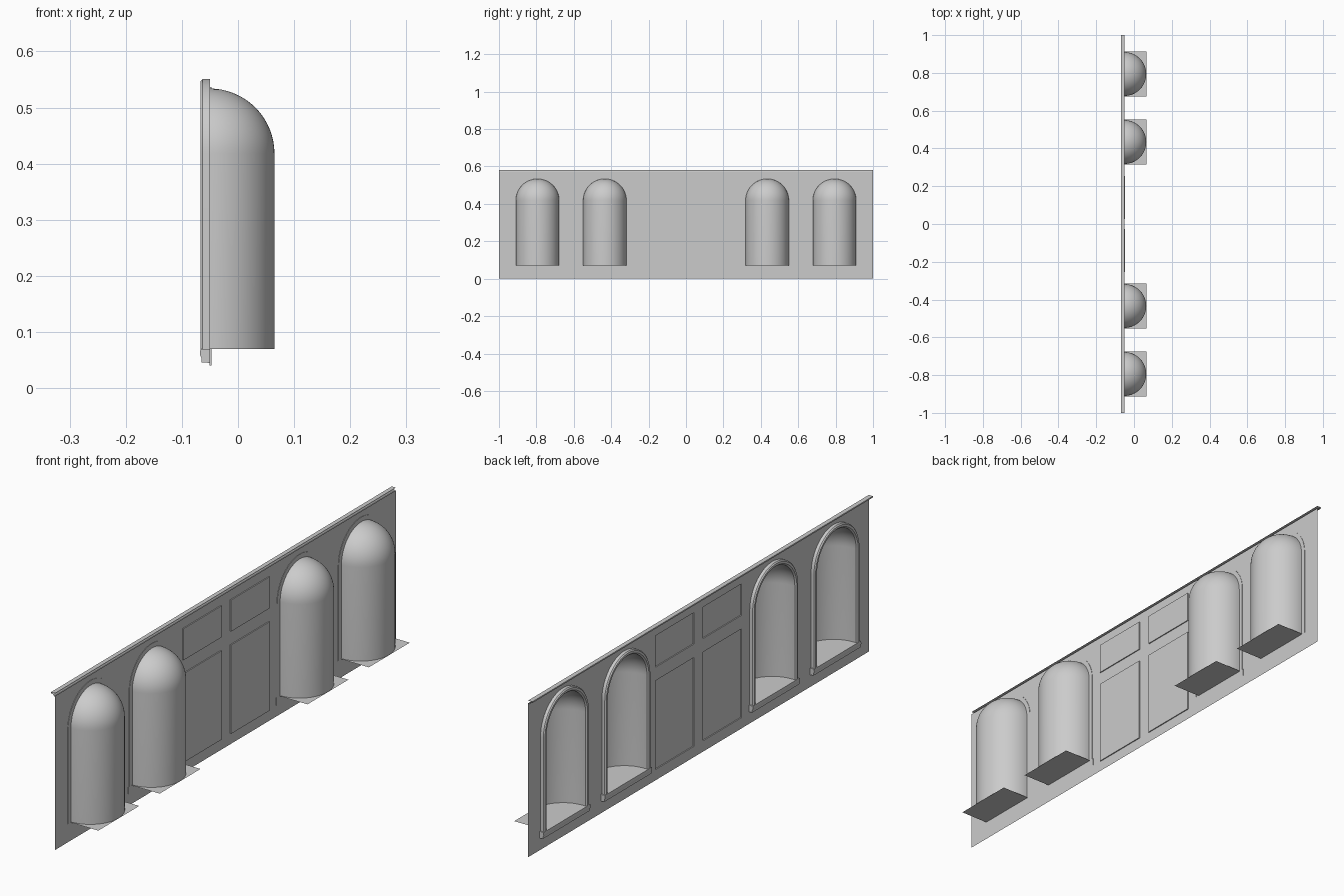
import bpy, bmesh, math

cube = bpy.data.objects.get("Cube")
if cube:
    bpy.data.objects.remove(cube, do_unlink=True)

stone = bpy.data.materials.new("grey_stone")
stone.use_nodes = True
GREY = (0.6, 0.6, 0.6, 1)
stone.diffuse_color = GREY
stone.node_tree.nodes["Principled BSDF"].inputs["Base Color"].default_value = GREY

WALL_X = -0.051
R = 0.116                      # niche radius
FLOOR, SPRING = 0.07, 0.418    # niche floor and start of the arch
NICHES = [-0.794, -0.434, 0.434, 0.794]
PANELS = [(s, z0, z1) for s in (-1, 1) for z0, z1 in ((0.04, 0.37), (0.42, 0.537))]
STEPS = 32


def finish(name, bm, smooth=False):
    bmesh.ops.recalc_face_normals(bm, faces=bm.faces)
    mesh = bpy.data.meshes.new(name)
    bm.to_mesh(mesh)
    bm.free()
    mesh.materials.append(stone)
    obj = bpy.data.objects.new(name, mesh)
    bpy.context.collection.objects.link(obj)
    if smooth:
        bpy.ops.object.select_all(action='DESELECT')
        obj.select_set(True)
        bpy.context.view_layer.objects.active = obj
        bpy.ops.object.shade_smooth_by_angle(angle=math.radians(35))
    return obj


def skin(bm, rows, closed=False):
    """Join equal rows of points with quads."""
    grid = [[bm.verts.new(p) for p in row] for row in rows]
    n = len(rows[0])
    for a, b in zip(grid, grid[1:]):
        for i in range(n if closed else n - 1):
            j = (i + 1) % n
            bm.faces.new((a[i], a[j], b[j], b[i]))
    return grid


def extrude_y(name, profile, y0, y1, closed):
    bm = bmesh.new()
    ends = skin(bm, [[(x, y, z) for x, z in profile] for y in (y0, y1)], closed)
    if closed:
        for end in ends:
            bm.faces.new(end)
    return finish(name, bm)


def arch(cy, r):
    """Outline of a round-headed opening, from foot to foot."""
    arc = [math.pi * i / STEPS for i in range(STEPS + 1)]
    head = [(cy + r * math.cos(a), SPRING + r * math.sin(a)) for a in arc]
    return [(cy + r, FLOOR)] + head + [(cy - r, FLOOR)]


def rect(y0, y1, z0, z1):
    return [(y0, z0), (y1, z0), (y1, z1), (y0, z1)]


def panel_rect(side, z0, z1):
    return rect(*sorted((side * 0.027, side * 0.253)), z0, z1)


# Wall sheet with arched and rectangular openings
bm = bmesh.new()
loops = [rect(-1, 1, 0, 0.572)] + [arch(c, R) for c in NICHES] + [panel_rect(*p) for p in PANELS]
for loop in loops:
    vs = [bm.verts.new((WALL_X, y, z)) for y, z in loop]
    for a, b in zip(vs, vs[1:] + vs[:1]):
        bm.edges.new((a, b))
bmesh.ops.triangle_fill(bm, edges=bm.edges[:], use_beauty=True, normal=(-1, 0, 0))
finish("wall", bm)

# Shallow sunk panels
for k, p in enumerate(PANELS):
    bm = bmesh.new()
    outline = panel_rect(*p)
    grid = skin(bm, [[(x, y, z) for y, z in outline] for x in (WALL_X, WALL_X + 0.004)], True)
    bm.faces.new(grid[1])
    finish(f"sunk_panel_{k + 1}", bm)

# Cornice, open at the rear
extrude_y("cornice", [(WALL_X, 0.568), (-0.056, 0.57), (-0.059, 0.575), (-0.068, 0.577),
                      (-0.068, 0.582), (WALL_X, 0.582)], -1, 1, False)

for k, cy in enumerate(NICHES, 1):
    # Half-round niche shell with quarter-sphere head
    bm = bmesh.new()
    levels = [(FLOOR, R)]
    for i in range(17):
        t = math.pi / 2 * i / 16
        levels.append((SPRING + R * math.sin(t), R * math.cos(t)))
    turn = [math.pi * (i / STEPS - 0.5) for i in range(STEPS + 1)]
    skin(bm, [[(WALL_X + r * math.cos(a), cy + r * math.sin(a), z) for a in turn]
              for z, r in levels])
    bmesh.ops.remove_doubles(bm, verts=bm.verts, dist=1e-5)
    finish(f"niche_shell_{k}", bm, True)

    # Square floor plate
    bm = bmesh.new()
    skin(bm, [[(x, cy - 0.12, FLOOR), (x, cy + 0.12, FLOOR)] for x in (WALL_X, 0.066)])
    finish(f"niche_floor_{k}", bm)

    # Arched moulding
    bm = bmesh.new()
    section = [(R, -0.0495), (R, -0.062), (R + 0.005, -0.067), (R + 0.013, -0.067),
               (R + 0.017, -0.063), (R + 0.017, -0.0495)]
    paths = [[(x, y, z) for y, z in arch(cy, r)] for r, x in section]
    skin(bm, list(zip(*paths)), True)
    finish(f"arch_moulding_{k}", bm, True)

    # Sill
    extrude_y(f"sill_{k}", [(-0.0495, FLOOR), (-0.067, FLOOR), (-0.068, 0.06), (-0.065, 0.054),
                            (-0.065, 0.046), (-0.051, 0.045), (-0.0495, 0.04)],
              cy - 0.138, cy + 0.138, True)
